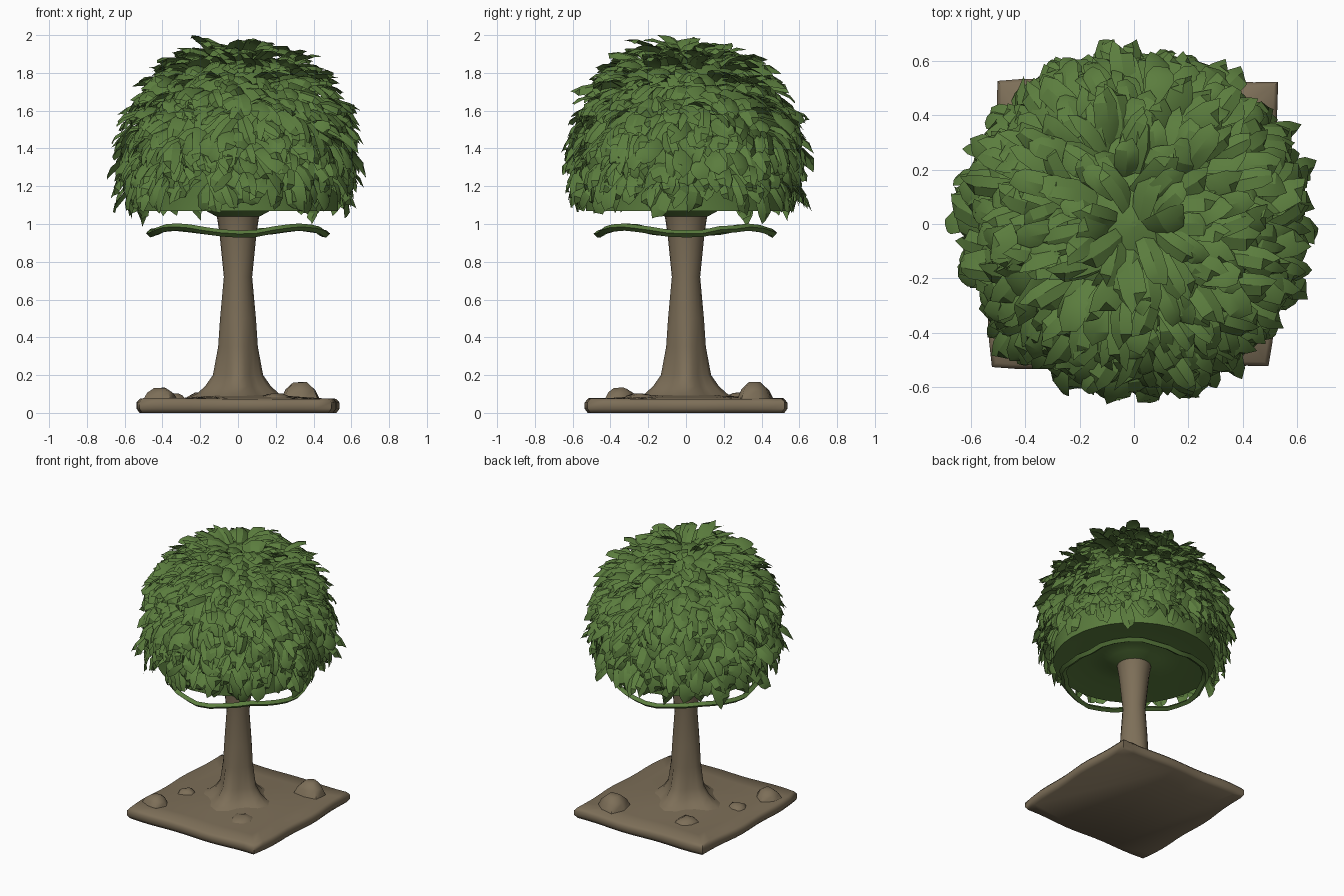
import bpy, bmesh, math, random
from mathutils import Vector

if "Cube" in bpy.data.objects:
    bpy.data.objects.remove(bpy.data.objects["Cube"])
random.seed(7)
TAU = 2 * math.pi


def material(name, col):
    m = bpy.data.materials.new(name)
    m.diffuse_color = (*col, 1)
    m.use_nodes = True
    m.node_tree.nodes["Principled BSDF"].inputs["Base Color"].default_value = m.diffuse_color
    return m


GREEN = material("leaf green", (0.105, 0.205, 0.048))
BROWN = material("earth brown", (0.205, 0.158, 0.098))


def make(name, verts, faces, mat, angle=40, recalc=True):
    me = bpy.data.meshes.new(name)
    me.from_pydata(verts, [], faces)
    if recalc:
        bm = bmesh.new()
        bm.from_mesh(me)
        bmesh.ops.recalc_face_normals(bm, faces=bm.faces)
        bm.to_mesh(me)
        bm.free()
    ob = bpy.data.objects.new(name, me)
    bpy.context.collection.objects.link(ob)
    me.materials.append(mat)
    bpy.ops.object.select_all(action='DESELECT')
    ob.select_set(True)
    bpy.context.view_layer.objects.active = ob
    bpy.ops.object.shade_smooth_by_angle(angle=math.radians(angle))
    return ob


def loft(name, rings, mat, closed=False, angle=40):
    n = len(rings[0])
    verts = [v for r in rings for v in r]
    m = len(rings)
    faces = [(i * n + j, i * n + (j + 1) % n, (i + 1) % m * n + (j + 1) % n, (i + 1) % m * n + j)
             for i in range(m if closed else m - 1) for j in range(n)]
    if not closed:
        faces += [tuple(range(n)), tuple(range((m - 1) * n, m * n))]
    return make(name, verts, faces, mat, angle)


# Ground: gently uneven square slab with soft edges and a wavy outline
def ground_z(x, y):
    return (0.08 + 0.008 * math.sin(5 * x + 1) * math.cos(4 * y)
            + 0.015 * math.exp(-(x * x + y * y) / 0.06) - 0.012 * (x * x + y * y))


N = 12
LAYERS = ((0.97, 0.0), (1.0, 0.3), (1.0, 0.75), (0.97, 1.0))


def slab_point(u, v, scale, h):
    x = u * (0.512 + 0.018 * (1 - v * v) + 0.006 * math.sin(7 * v)) + 0.014 * v * u * u
    y = v * (0.524 + 0.008 * (1 - u * u) + 0.006 * math.sin(6 * u))
    return (x * scale, y * scale, ground_z(x, y) * h)


edge = [(i / N * 2 - 1, -1) for i in range(N)] + [(1, i / N * 2 - 1) for i in range(N)]
edge += [(-u, -v) for u, v in edge]
slab = [[slab_point(u, v, s, h) for u, v in edge] for s, h in LAYERS]
for f in (0.75, 0.5, 0.25, 0.02):
    slab.append([slab_point(u * f, v * f, 1, 1) for u, v in edge])
loft("ground", slab, BROWN, angle=60)

# Stones: low worn lumps (x, y, radius, top height)
for x, y, r, top in [(0.33, 0.36, 0.10, 0.16), (-0.41, -0.35, 0.085, 0.13), (0.2, -0.24, 0.09, 0.1),
                     (-0.2, 0.28, 0.08, 0.105), (-0.34, -0.1, 0.06, 0.1)]:
    rings = []
    for f, z in ((1.1, 0.06), (0.8, 0.07 + (top - 0.07) * 0.6), (0.4, top)):
        rings.append([(x + r * f * math.cos(TAU * k / 7 + x * 9) * (1 + 0.15 * math.sin(k * 2.3)),
                       y + r * f * math.sin(TAU * k / 7 + x * 9) * (1 + 0.15 * math.sin(k * 2.3)),
                       z + 0.006 * math.sin(3 * k) * (z > 0.07)) for k in range(7)])
    loft("stone", rings, BROWN, angle=60)

# Trunk: lofted rings with root lobes at the foot and a flared head
rings = []
for z, r, lobe in [(0.07, 0.26, 0.03), (0.10, 0.19, 0.03), (0.14, 0.15, 0.025), (0.20, 0.118, 0.015),
                   (0.35, 0.1, 0.005), (0.5, 0.092, 0.003), (0.72, 0.075, 0), (0.95, 0.098, 0),
                   (1.06, 0.115, 0), (1.12, 0.14, 0)]:
    rings.append([((r + lobe * math.cos(4 * a)) * math.cos(a), (r + lobe * math.cos(4 * a)) * math.sin(a), z)
                  for a in (TAU * k / 20 for k in range(20))])
loft("trunk", rings, BROWN, angle=60)

# Canopy core: dome with a shallow hollow underside
DOME = [(0.53, 1.07), (0.56, 1.17), (0.575, 1.3), (0.565, 1.45), (0.525, 1.59),
        (0.445, 1.72), (0.31, 1.84), (0.15, 1.915), (0.02, 1.94)]
core = [(0.115, 1.04), (0.17, 1.07), (0.3, 1.09), (0.46, 1.075)]
core += [(r - 0.03 * (z > 1.1), z - 0.02 * (z > 1.1)) for r, z in DOME]
loft("canopy_core", [[(r * math.cos(TAU * k / 32), r * math.sin(TAU * k / 32), z) for k in range(32)]
                     for r, z in core], GREEN)

# Leaves: blunt, folded, drooping blades scattered over the dome
lens = [math.dist(DOME[i], DOME[i + 1]) for i in range(len(DOME) - 1)]
total = sum(lens)


def dome_at(t):
    s = t * total
    for i, l in enumerate(lens):
        if s <= l or i == len(lens) - 1:
            a, b = Vector(DOME[i]), Vector(DOME[i + 1])
            return a.lerp(b, min(s / l, 1)), (b - a).normalized()
        s -= l


lv, lf = [], []
ROWS = 17
for row in range(ROWS):
    t0 = 0.1 + 0.9 * (row + 0.3) / ROWS
    count = max(6, int(dome_at(t0)[0][0] * TAU / 0.072))
    for k in range(count):
        p, tan = dome_at(min(0.995, max(0.1, t0 + random.uniform(-0.03, 0.03))))
        a = TAU * (k + 0.5 * (row % 2) + random.uniform(-0.4, 0.4)) / count
        radial = Vector((math.cos(a), math.sin(a), 0))
        side = Vector((-math.sin(a), math.cos(a), 0))
        up = radial * tan[0] + Vector((0, 0, tan[1]))
        out = radial * tan[1] - Vector((0, 0, tan[0]))
        lift = random.uniform(0.3, 1.0)
        d = (-up * math.cos(lift) + out * math.sin(lift) + side * random.uniform(-0.6, 0.6)).normalized()
        w = side + up * random.uniform(-0.3, 0.3) + out * random.uniform(-0.8, 0.8)
        w = (w - d * w.dot(d)).normalized()
        if w.cross(d).dot(out) < 0:
            w = -w
        nrm = w.cross(d)
        L, W = random.uniform(0.14, 0.215), random.uniform(0.038, 0.056)
        base = radial * p[0] + Vector((0, 0, p[1])) - out * 0.025 - d * 0.03
        o = len(lv)
        for f, wf, h in ((0, 0.7, 0), (0.45, 1, 0.02), (0.82, 0.95, 0.008), (1, 0.5, -0.012)):
            c = base + d * L * f
            skew = random.uniform(-0.15, 0.15) * L if f == 1 else 0
            for s in (-1, 0, 1):
                v = c + w * W * wf * s + d * skew * s + nrm * (h + (0.014 * wf if s == 0 else 0))
                v.z = min(v.z, 2.0)
                lv.append(v)
        lf += [(o + i * 3 + j, o + i * 3 + j + 1, o + i * 3 + j + 4, o + i * 3 + j + 3)
               for i in range(3) for j in range(2)]
make("leaves", lv, lf, GREEN, 30, recalc=False)

# Hanging leaf ring: thin wavy band below the canopy
rings = []
for k in range(32):
    a = TAU * k / 32
    z = 0.966 - 0.018 * math.cos(4 * a) + random.uniform(-0.005, 0.005)
    R = 0.465 + random.uniform(-0.012, 0.012)
    rings.append([((R + dr) * math.cos(a), (R + dr) * math.sin(a), z + dz)
                  for dr, dz in ((-0.025, -0.006), (0, -0.02), (0.022, 0.0), (0, 0.018))])
loft("leaf_ring", rings, GREEN, closed=True)
